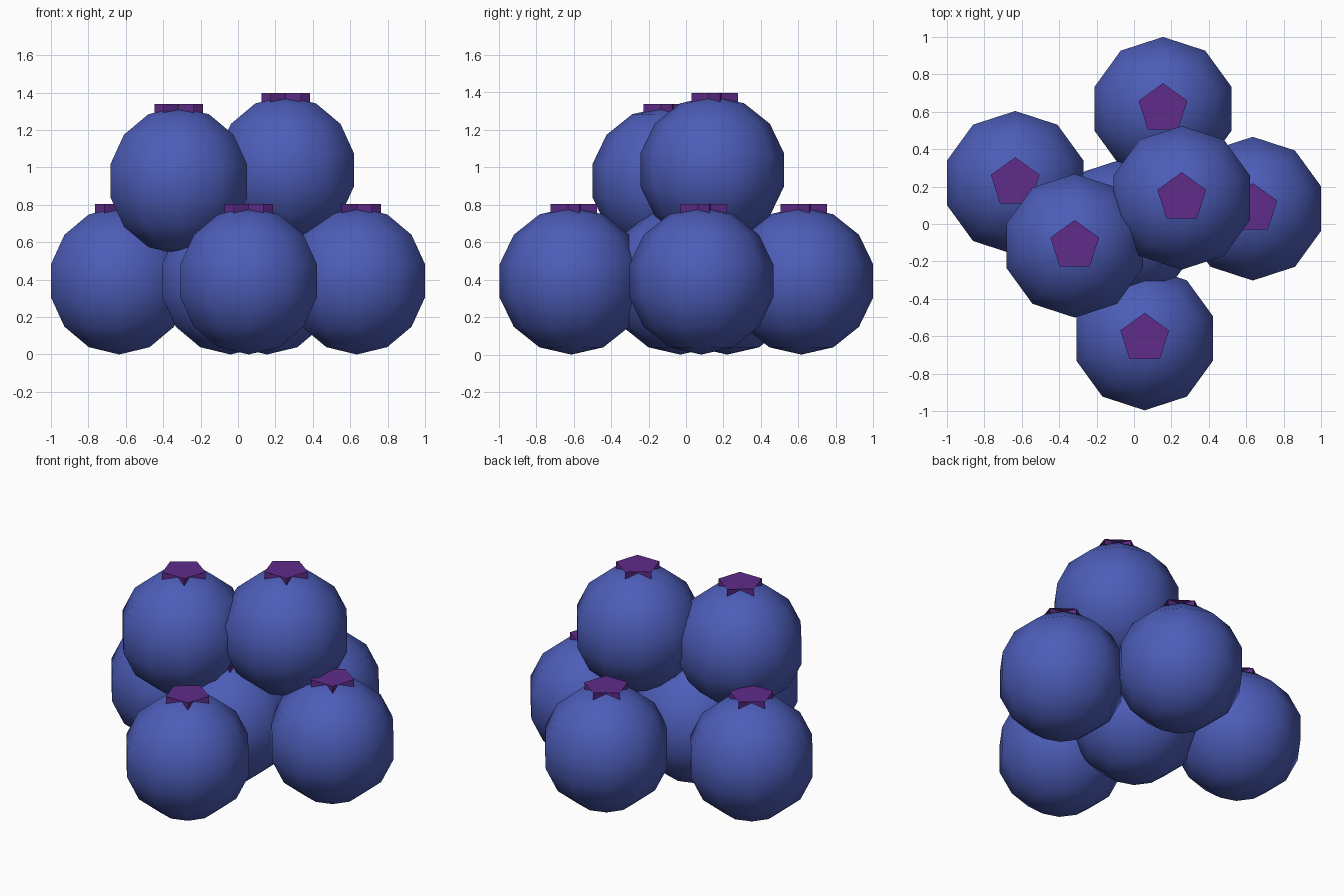
import bpy, bmesh
from math import sin, cos, pi

default = bpy.data.objects.get("Cube")
if default:
    bpy.data.objects.remove(default, do_unlink=True)


def make_material(name, rgb):
    mat = bpy.data.materials.new(name)
    mat.use_nodes = True
    mat.diffuse_color = (*rgb, 1)
    mat.node_tree.nodes["Principled BSDF"].inputs["Base Color"].default_value = (*rgb, 1)
    return mat


blue = make_material("berry_blue", (0.073, 0.109, 0.48))
purple = make_material("crown_purple", (0.115, 0.025, 0.255))

RADIUS = 0.394
CROWN_TOP = 0.41       # height of the crown above the berry centre
CROWN_BASE = 0.34
POINT_R, NOTCH_R = 0.137, 0.06


def finish(bm, name, mat):
    mesh = bpy.data.meshes.new(name)
    bm.to_mesh(mesh)
    bm.free()
    mesh.materials.append(mat)
    return mesh


# Berry body: a smooth low-poly globe
bm = bmesh.new()
bmesh.ops.create_uvsphere(bm, u_segments=10, v_segments=7, radius=RADIUS)
for face in bm.faces:
    face.smooth = True
berry_mesh = finish(bm, "berry", blue)

# Crown: star-shaped wall of five points under a flat pentagon cap
bm = bmesh.new()
low, high = [], []
for i in range(10):
    r = NOTCH_R if i % 2 else POINT_R
    a = pi / 2 + i * pi / 5
    low.append(bm.verts.new((r * cos(a), r * sin(a), CROWN_BASE)))
    high.append(bm.verts.new((r * cos(a), r * sin(a), CROWN_TOP)))
for i in range(10):
    j = (i + 1) % 10
    bm.faces.new((low[i], low[j], high[j], high[i]))
bm.faces.new(high[::2])
# Undersides of the cap between the points
for i in range(0, 10, 2):
    bm.faces.new((high[i], high[i + 1], high[(i + 2) % 10]))
crown_mesh = finish(bm, "crown", purple)

# Pile: five berries on the ground, two on top
centres = {
    "right": (-0.635, 0.22, RADIUS),
    "back": (0.155, 0.616, RADIUS),
    "front": (0.057, -0.612, RADIUS),
    "left": (0.635, 0.082, RADIUS),
    "middle": (-0.04, -0.03, RADIUS),
    "upper_right": (-0.317, -0.116, 0.929),
    "upper_left": (0.255, 0.14, 0.987),
}
for place, centre in centres.items():
    for part, mesh in (("berry", berry_mesh), ("crown", crown_mesh)):
        obj = bpy.data.objects.new(f"{place}_{part}", mesh)
        obj.location = centre
        bpy.context.collection.objects.link(obj)
